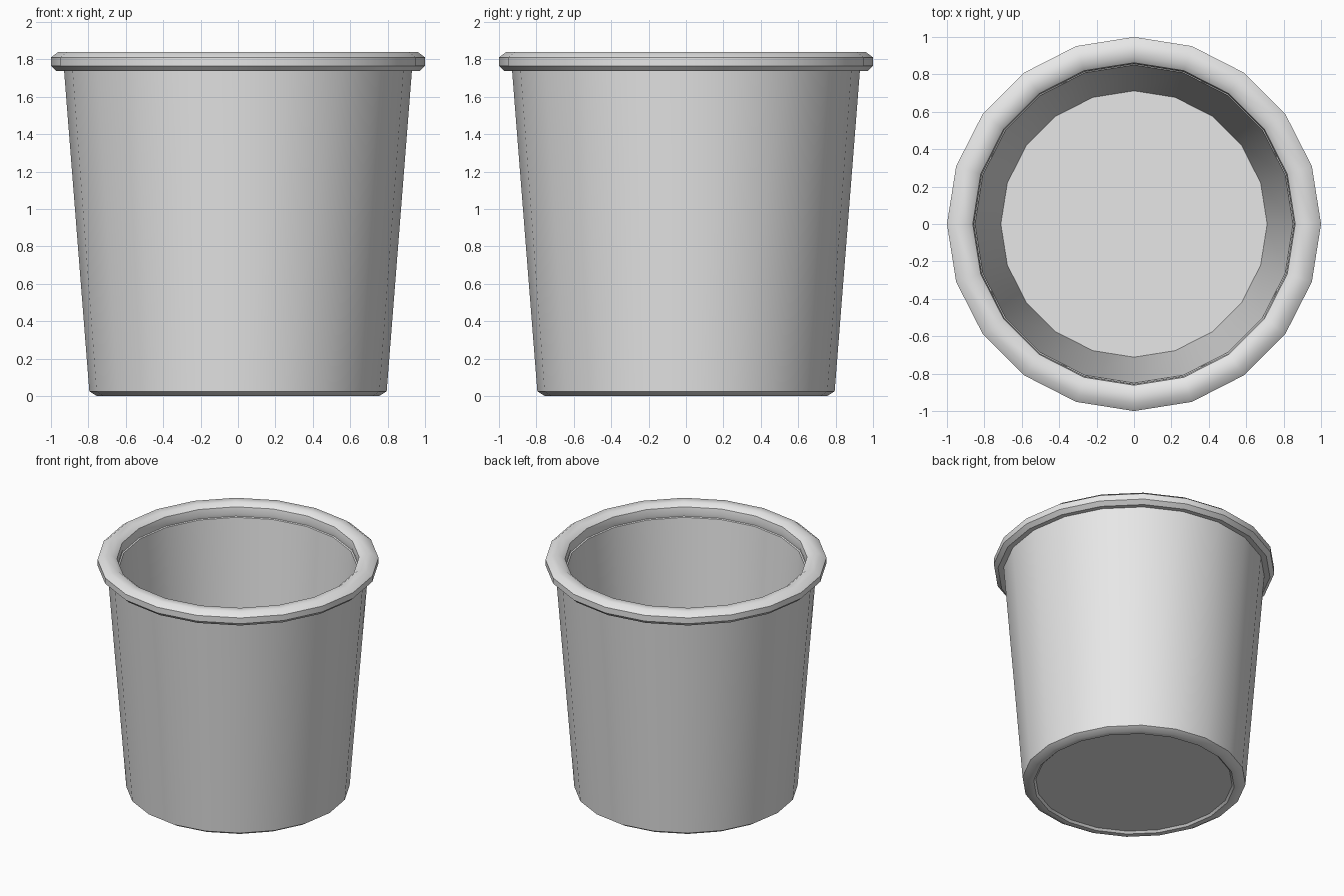
import bpy, bmesh, math

if "Cube" in bpy.data.objects:
    bpy.data.objects.remove(bpy.data.objects["Cube"])

SIDES = 20

grey = bpy.data.materials.new("light_grey")
grey.diffuse_color = (0.8, 0.8, 0.8, 1)
grey.use_nodes = True
grey.node_tree.nodes["Principled BSDF"].inputs["Base Color"].default_value = grey.diffuse_color


def lathe(name, profile, closed=True, caps=()):
    """Spin a (radius, z) profile round z; caps lists profile points to fill."""
    bm = bmesh.new()
    rings = []
    for r, z in profile:
        rings.append([bm.verts.new((r * math.cos(2 * math.pi * i / SIDES),
                                    r * math.sin(2 * math.pi * i / SIDES), z))
                      for i in range(SIDES)])
    pairs = list(zip(rings, rings[1:]))
    if closed:
        pairs.append((rings[-1], rings[0]))
    for a, b in pairs:
        for i in range(SIDES):
            j = (i + 1) % SIDES
            bm.faces.new((a[i], a[j], b[j], b[i]))
    for c in caps:
        bm.faces.new(rings[c])
    bmesh.ops.recalc_face_normals(bm, faces=bm.faces)
    me = bpy.data.meshes.new(name)
    bm.to_mesh(me)
    bm.free()
    me.materials.append(grey)
    ob = bpy.data.objects.new(name, me)
    bpy.context.collection.objects.link(ob)
    bpy.ops.object.select_all(action='DESELECT')
    ob.select_set(True)
    bpy.context.view_layer.objects.active = ob
    bpy.ops.object.shade_smooth_by_angle(angle=math.radians(40))
    return ob


# Whole bucket: recessed base, foot, tapered wall, rolled rim, inside wall, floor
lathe("bucket", [
    (0.70, 0.015), (0.715, 0.0), (0.755, 0.0), (0.795, 0.025),
    (0.93, 1.74), (0.97, 1.737), (1.0, 1.765), (1.0, 1.81), (0.96, 1.84),
    (0.895, 1.84), (0.862, 1.815), (0.855, 1.77), (0.86, 1.742),
    (0.85, 1.738), (0.712, 0.03)],
    closed=False, caps=(0, -1))
